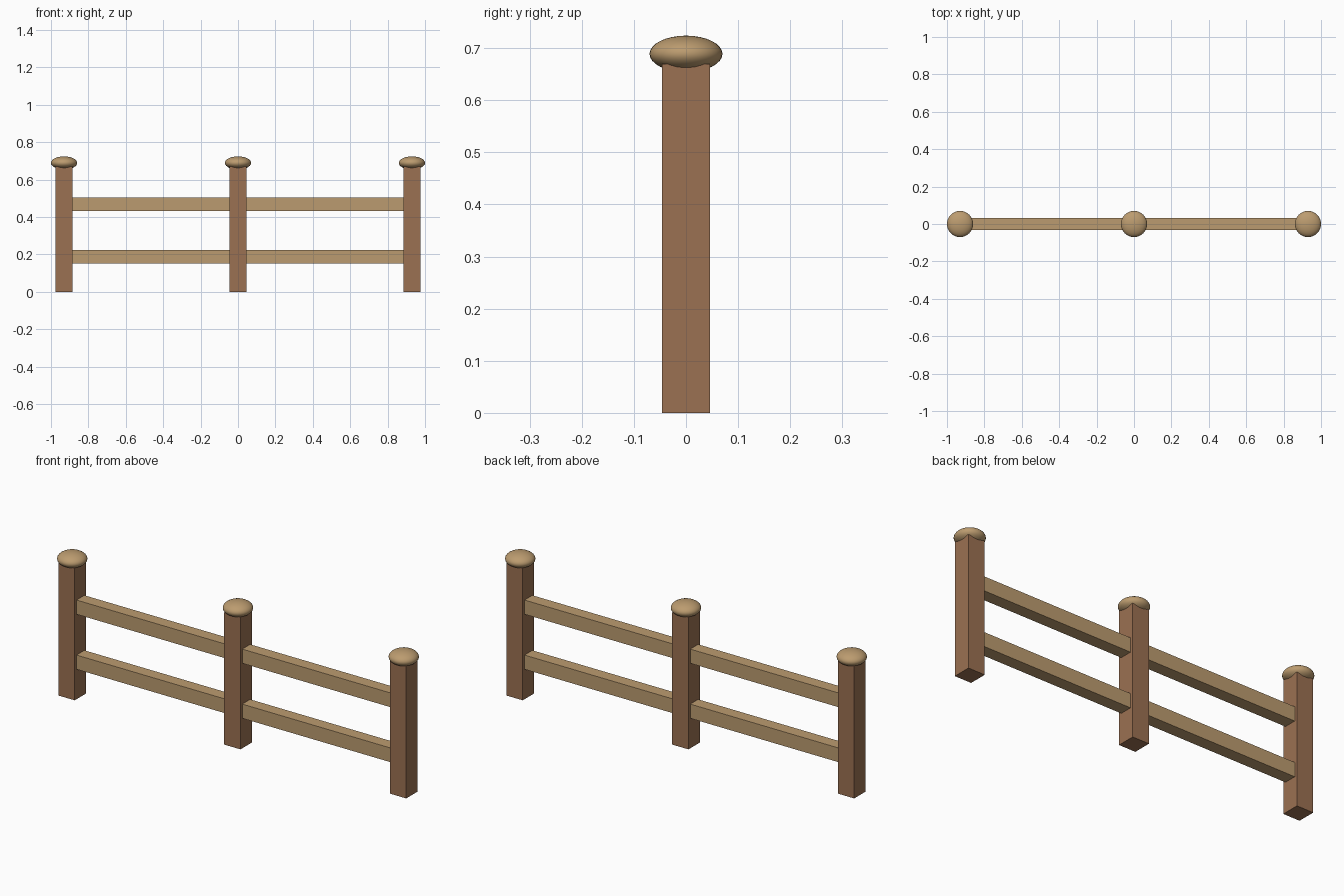
import bpy

if "Cube" in bpy.data.objects:
    bpy.data.objects.remove(bpy.data.objects["Cube"])

def material(name, rgb):
    m = bpy.data.materials.new(name)
    m.diffuse_color = (*rgb, 1)
    m.use_nodes = True
    m.node_tree.nodes["Principled BSDF"].inputs["Base Color"].default_value = m.diffuse_color
    return m

brown = material("brown wood", (0.33, 0.165, 0.085))
tan = material("tan wood", (0.50, 0.33, 0.16))

def box(name, centre, size, mat):
    bpy.ops.mesh.primitive_cube_add(size=1, location=centre)
    ob = bpy.context.object
    ob.name = name
    ob.scale = size
    bpy.ops.object.transform_apply(location=False, rotation=False, scale=True)
    ob.data.materials.append(mat)

POST_X = (-0.93, 0.0, 0.93)
POST_W, POST_H = 0.092, 0.67

# Square posts with flattened round caps
for i, x in enumerate(POST_X, 1):
    box(f"post_{i}", (x, 0, POST_H / 2), (POST_W, POST_W, POST_H), brown)
    bpy.ops.mesh.primitive_uv_sphere_add(segments=32, ring_count=16, radius=0.07,
                                         location=(x, 0, 0.689))
    cap = bpy.context.object
    cap.name = f"post_cap_{i}"
    cap.scale.z = 0.5
    bpy.ops.object.transform_apply(location=False, rotation=False, scale=True)
    cap.data.materials.append(tan)
    bpy.ops.object.shade_smooth()

# Two rails in each bay between posts
for i, (a, b) in enumerate(zip(POST_X, POST_X[1:]), 1):
    for level, z in (("lower", 0.188), ("upper", 0.467)):
        box(f"{level}_rail_{i}", ((a + b) / 2, 0, z), (b - a - POST_W + 0.004, 0.063, 0.072), tan)
